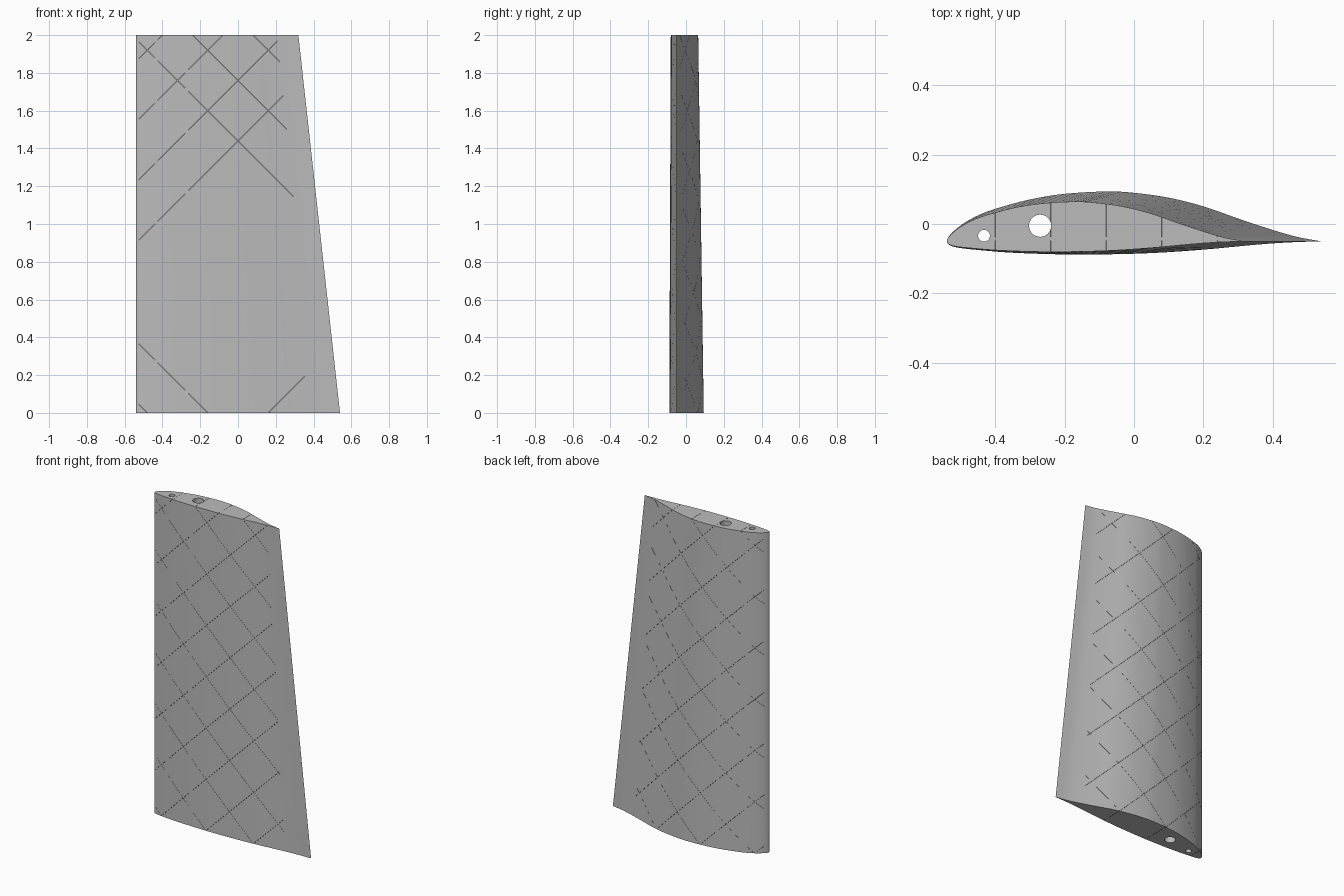
import bpy, bmesh, math
from mathutils import Vector

if "Cube" in bpy.data.objects:
    bpy.data.objects.remove(bpy.data.objects["Cube"], do_unlink=True)

HEIGHT = 2.0
TIP_SCALE = 0.796
NOSE = Vector((-0.54, -0.05))

grey = bpy.data.materials.new("light grey")
grey.use_nodes = True
grey.diffuse_color = (0.5, 0.5, 0.5, 1)
grey.node_tree.nodes["Principled BSDF"].inputs["Base Color"].default_value = (0.5, 0.5, 0.5, 1)


def new_object(name, bm):
    bmesh.ops.recalc_face_normals(bm, faces=bm.faces)
    mesh = bpy.data.meshes.new(name)
    bm.to_mesh(mesh)
    bm.free()
    mesh.materials.append(grey)
    obj = bpy.data.objects.new(name, mesh)
    bpy.context.collection.objects.link(obj)
    return obj


def smooth_path(points, steps=4):
    """Catmull-Rom curve through the points."""
    p = [Vector(q) for q in points]
    p = [2 * p[0] - p[1]] + p + [2 * p[-1] - p[-2]]
    out = []
    for a, b, c, d in zip(p, p[1:], p[2:], p[3:]):
        for i in range(steps):
            t = i / steps
            out.append(0.5 * (2 * b + (c - a) * t + (2 * a - 5 * b + 4 * c - d) * t ** 2
                              + (3 * b - a - 3 * c + d) * t ** 3))
    return out


def prism(bm, lower, upper):
    """Solid between two matching loops of points."""
    lo = [bm.verts.new(v) for v in lower]
    hi = [bm.verts.new(v) for v in upper]
    bm.faces.new(lo[::-1])
    bm.faces.new(hi)
    n = len(lo)
    for i in range(n):
        j = (i + 1) % n
        bm.faces.new((lo[i], lo[j], hi[j], hi[i]))


# Aerofoil section: trailing edge, upper skin, nose, lower skin
section = smooth_path([
    (0.54, -0.05), (0.47, -0.037), (0.4, -0.017), (0.3, 0.016), (0.2, 0.051), (0.1, 0.076),
    (0, 0.09), (-0.08, 0.094), (-0.2, 0.087), (-0.3, 0.071), (-0.4, 0.044), (-0.45, 0.025),
    (-0.49, 0.003), (-0.52, -0.02), (-0.535, -0.037), (-0.54, -0.05), (-0.534, -0.06),
    (-0.51, -0.068), (-0.45, -0.075), (-0.35, -0.083), (-0.2, -0.088), (-0.1, -0.088),
    (0.05, -0.084), (0.2, -0.074), (0.35, -0.06), (0.45, -0.053), (0.54, -0.05)])

# Tapered wing body
bm = bmesh.new()
prism(bm, [(p.x, p.y, 0) for p in section],
      [(*(NOSE + (p - NOSE) * TIP_SCALE), HEIGHT) for p in section])
wing = new_object("wing_panel", bm)

# Bores for the two spars
bm = bmesh.new()
for x, y, r in ((-0.271, -0.005, 0.032), (-0.433, -0.034, 0.017)):
    ring = [(x + r * math.cos(a), y + r * math.sin(a))
            for a in (math.tau * i / 32 for i in range(32))]
    prism(bm, [(*p, -0.1) for p in ring], [(*p, HEIGHT + 0.1) for p in ring])
cutters = [new_object("spar_bore_cutter", bm)]

# Hairline diagonal slits in both skins, leaving a thin web between them
half = 0.0006
for slope in (1, -1):
    bm = bmesh.new()
    for i in range(-2, 9):
        k = 0.16 + 0.32 * i
        end = (0.365 - 0.062 * k) / (1 + 0.062 * slope)
        for x0, x1 in ((-0.525, -0.44), (-0.425, -0.28), (-0.262, end)):
            z0, z1 = slope * x0 + k, slope * x1 + k
            if max(z0, z1) < 0 or min(z0, z1) > HEIGHT:
                continue
            for y0, y1 in ((-0.2, -0.047), (-0.037, 0.2)):
                outline = [(x0, z0 - half), (x1, z1 - half), (x1, z1 + half), (x0, z0 + half)]
                prism(bm, [(x, y0, z) for x, z in outline], [(x, y1, z) for x, z in outline])
    cutters.append(new_object("slit_cutter", bm))

# Cut everything, then shade
bpy.ops.object.select_all(action="DESELECT")
bpy.context.view_layer.objects.active = wing
wing.select_set(True)
for cutter in cutters:
    mod = wing.modifiers.new("cut", "BOOLEAN")
    mod.operation = "DIFFERENCE"
    mod.solver = "EXACT"
    mod.object = cutter
    bpy.ops.object.modifier_apply(modifier=mod.name)
for cutter in cutters:
    bpy.data.objects.remove(cutter, do_unlink=True)
bpy.ops.object.shade_smooth_by_angle(angle=math.radians(30))
